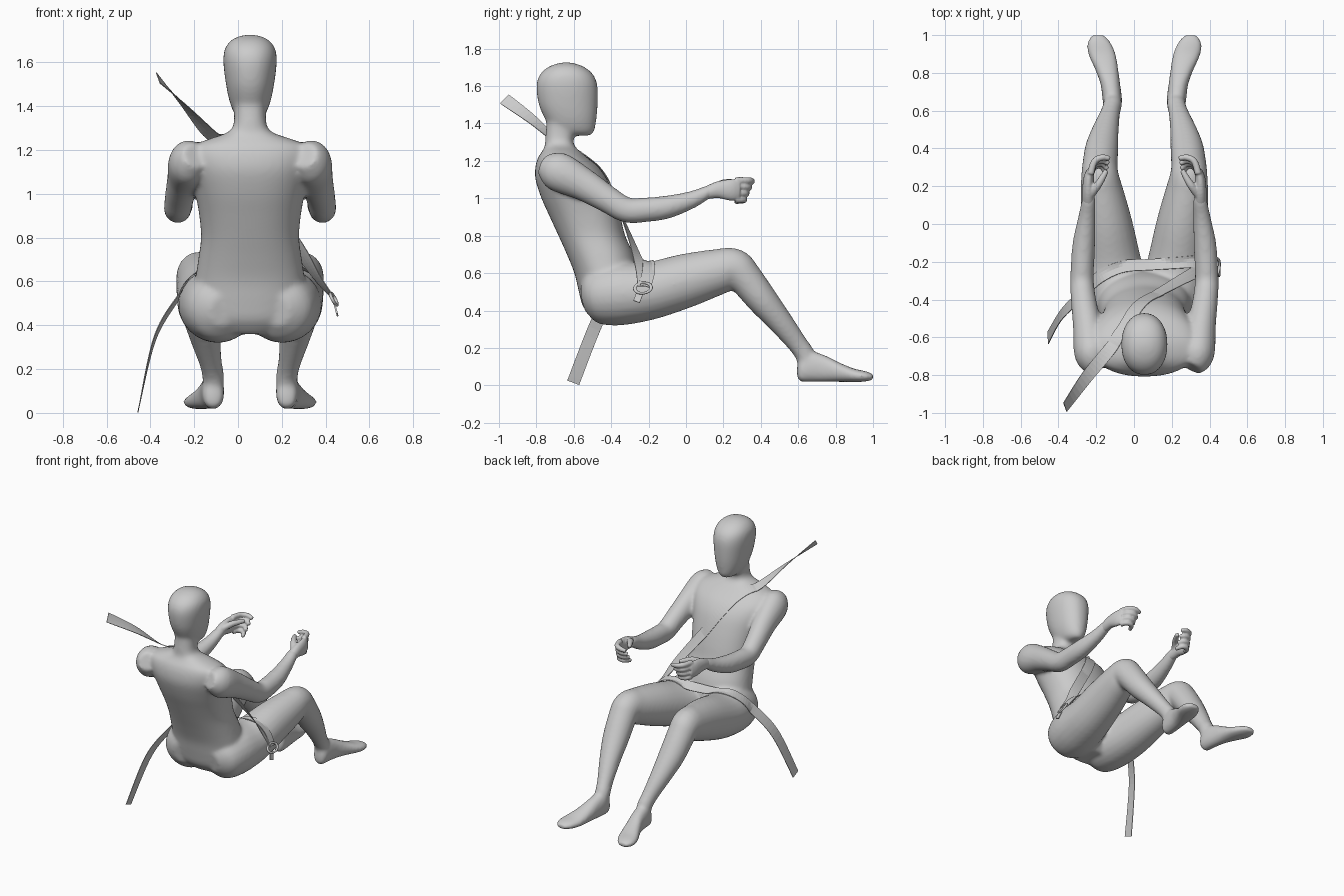
import bpy, bmesh, math
from mathutils import Vector, Matrix

CX = 0.055  # body mid-plane


def spline(rows, steps):
    """Catmull-Rom through rows of numbers."""
    out = []
    for i in range(len(rows) - 1):
        p0, p1 = rows[max(i - 1, 0)], rows[i]
        p2, p3 = rows[i + 1], rows[min(i + 2, len(rows) - 1)]
        for k in range(steps):
            t = k / steps
            out.append([0.5 * (2 * b + (c - a) * t + (2 * a - 5 * b + 4 * c - d) * t * t
                               + (3 * b - a - 3 * c + d) * t ** 3)
                        for a, b, c, d in zip(p0, p1, p2, p3)])
    out.append(list(rows[-1]))
    return out


def loft(bm, rows, side=1, ref=(1, 0, 0), axis=None, n=24, power=2.0):
    """Closed skin over elliptical rings (offset x, y, z, half width, half depth)."""
    rows = spline(rows, 4)
    pts = [Vector((CX + side * r[0], r[1], r[2])) for r in rows]
    rings = []
    for i, r in enumerate(rows):
        t = Vector(axis) if axis else (pts[min(i + 1, len(pts) - 1)] - pts[max(i - 1, 0)]).normalized()
        u = Vector(ref)
        u = (u - t * u.dot(t)).normalized()
        v = t.cross(u)
        ring = []
        for k in range(n):
            c, s = math.cos(math.tau * k / n), math.sin(math.tau * k / n)
            e = 2 / power
            c, s = math.copysign(abs(c) ** e, c), math.copysign(abs(s) ** e, s)
            ring.append(bm.verts.new(pts[i] + u * c * max(r[3], .004) + v * s * max(r[4], .004)))
        rings.append(ring)
    for a, b in zip(rings, rings[1:]):
        for k in range(n):
            bm.faces.new((a[k], a[(k + 1) % n], b[(k + 1) % n], b[k]))
    bm.faces.new(rings[0][::-1])
    bm.faces.new(rings[-1])


def finish(bm, name):
    bmesh.ops.recalc_face_normals(bm, faces=bm.faces)
    me = bpy.data.meshes.new(name)
    bm.to_mesh(me)
    bm.free()
    ob = bpy.data.objects.new(name, me)
    bpy.context.collection.objects.link(ob)
    return ob


def fuse(ob, voxel, iterations):
    m = ob.modifiers.new("fuse", 'REMESH')
    m.mode = 'VOXEL'
    m.voxel_size = voxel
    m.use_smooth_shade = True
    s = ob.modifiers.new("soften", 'SMOOTH')
    s.factor = 0.5
    s.iterations = iterations


def slices(table):
    """Horizontal slices (z, back y, front y, half width) to loft rows."""
    return [(0, (b + f) / 2, z, w, (f - b) / 2) for z, b, f, w in table]


# torso and neck
bm = bmesh.new()
loft(bm, slices([
    (.36, -.50, -.32, .14), (.42, -.55, -.27, .22), (.50, -.573, -.25, .25),
    (.60, -.597, -.255, .25), (.70, -.637, -.28, .237), (.80, -.682, -.325, .224),
    (.90, -.728, -.35, .232), (1.0, -.773, -.38, .25), (1.10, -.805, -.42, .275),
    (1.17, -.805, -.47, .285), (1.22, -.79, -.53, .26), (1.25, -.77, -.565, .19),
    (1.28, -.755, -.595, .105), (1.32, -.752, -.60, .075), (1.42, -.745, -.56, .075)]),
    axis=(0, 0, 1), n=40, power=2.25)

# head
loft(bm, slices([
    (1.335, -.64, -.51, .035), (1.36, -.72, -.49, .068), (1.42, -.752, -.479, .093),
    (1.50, -.787, -.472, .110), (1.60, -.80, -.473, .122), (1.66, -.782, -.495, .116),
    (1.70, -.74, -.54, .088), (1.72, -.69, -.59, .05), (1.727, -.65, -.63, .015)]),
    axis=(0, 0, 1), n=36, power=2.15)

for s in (1, -1):
    # legs
    loft(bm, [(.125, -.55, .465, .06, .07), (.135, -.49, .475, .145, .145),
              (.15, -.36, .49, .172, .17), (.175, -.2, .503, .158, .154),
              (.2, 0, .56, .137, .144), (.225, .17, .607, .114, .123),
              (.235, .255, .625, .1, .108), (.235, .31, .58, .094, .094),
              (.225, .405, .46, .088, .083), (.205, .50, .345, .07, .068),
              (.18, .59, .23, .052, .055), (.168, .635, .165, .05, .053),
              (.168, .65, .10, .045, .05)], s)
    # feet
    loft(bm, [(.168, .593, .075, .02, .03), (.168, .61, .08, .044, .06),
              (.17, .66, .10, .052, .082), (.18, .74, .09, .052, .072),
              (.2, .82, .07, .062, .052), (.225, .90, .053, .074, .036),
              (.24, .96, .048, .064, .028), (.245, 1.0, .045, .034, .016)],
         s, axis=(0, 1, 0), power=2.3)
    # arms
    loft(bm, [(.25, -.76, 1.175, .06, .06), (.28, -.69, 1.145, .09, .105),
              (.30, -.55, 1.075, .078, .088), (.32, -.42, .995, .068, .073),
              (.33, -.32, .938, .064, .068), (.328, -.22, .938, .062, .066),
              (.32, -.1, .953, .06, .062), (.305, .03, .992, .047, .047),
              (.295, .12, 1.035, .038, .035), (.293, .16, 1.045, .03, .03)], s)
body = finish(bm, "seated_body")
fuse(body, .01, 16)

# hands: palm, four curled fingers and thumb
bm = bmesh.new()
for s in (1, -1):
    loft(bm, [(.295, .10, 1.025, .034, .032), (.297, .17, 1.045, .032, .045),
              (.295, .24, 1.045, .028, .058), (.285, .285, 1.045, .02, .054)], s)
    for i in range(4):
        z, c = 1.095 - .034 * i, .022 * i
        loft(bm, [(.285, .265, z, .019, .019), (.265, .33 - c * .4, z, .018, .018),
                  (.225, .352 - c * .7, z - .004, .017, .017),
                  (.182 + c * .3, .347 - c * 1.3, z - .012, .013, .013)],
             s, ref=(0, 0, 1), n=12)
    loft(bm, [(.28, .16, 1.06, .022, .022), (.25, .2, 1.08, .021, .021),
              (.222, .245, 1.085, .018, .018), (.2, .285, 1.085, .013, .013)],
         s, ref=(0, 0, 1), n=12)
fuse(finish(bm, "hands"), .006, 4)


def strap(name, rows, half=.034):
    """Flat ribbon through (x, y, z, normal x, y, z), kept outside the body."""
    rows = spline(rows, 8)
    pts = [Vector(r[:3]) for r in rows]
    bm = bmesh.new()
    lines = []
    for i, r in enumerate(rows):
        t = pts[min(i + 1, len(pts) - 1)] - pts[max(i - 1, 0)]
        w = t.cross(Vector(r[3:])).normalized() * half
        lines.append([bm.verts.new(pts[i] + w * k) for k in (-1, -.5, 0, .5, 1)])
    for a, b in zip(lines, lines[1:]):
        for k in range(4):
            bm.faces.new((a[k], a[k + 1], b[k + 1], b[k]))
    ob = finish(bm, name)
    m = ob.modifiers.new("rest_on_body", 'SHRINKWRAP')
    m.target = body
    m.wrap_method = 'NEAREST_SURFACEPOINT'
    m.wrap_mode = 'OUTSIDE'
    m.offset = .005
    th = ob.modifiers.new("thickness", 'SOLIDIFY')
    th.thickness = .004
    th.offset = 0


# seat belt
strap("shoulder_belt", [
    (-.365, -.97, 1.53, .73, -.2, .45), (-.25, -.81, 1.41, .4, 0, .8),
    (-.13, -.665, 1.275, -.1, .3, 1), (-.055, -.56, 1.225, 0, .6, .8),
    (.02, -.46, 1.12, 0, .8, .5), (.1, -.385, 1.0, 0, .9, .4),
    (.2, -.325, .86, .2, .9, .4), (.29, -.275, .73, .5, .8, .4),
    (.36, -.24, .62, .8, .5, .4), (.43, -.225, .53, .85, .2, .5)])
strap("lap_belt", [
    (.43, -.22, .53, .85, .2, .5), (.37, -.2, .61, .7, .2, .7),
    (.28, -.2, .66, .2, .3, 1), (.1, -.215, .65, 0, .5, .8),
    (-.06, -.225, .655, 0, .4, 1), (-.18, -.28, .645, -.4, .3, 1),
    (-.27, -.37, .53, -1, .2, .5), (-.38, -.475, .34, -1, .2, .35),
    (-.455, -.603, .014, -1, 0, .2)])

# buckle: oval loop with a tongue plate
bpy.ops.mesh.primitive_torus_add(major_segments=32, minor_segments=10,
                                 major_radius=.042, minor_radius=.009,
                                 location=(.437, -.23, .52), rotation=(math.radians(8), math.radians(62), 0))
loop = bpy.context.object
loop.name = "buckle_loop"
loop.scale = (.75, 1.05, .8)
bpy.ops.object.shade_smooth()
bpy.ops.mesh.primitive_cube_add(size=1, location=(.447, -.255, .472),
                                rotation=(math.radians(-20), math.radians(-15), 0))
tongue = bpy.context.object
tongue.name = "buckle_tongue"
tongue.scale = (.008, .036, .055)
b = tongue.modifiers.new("soft_edges", 'BEVEL')
b.width = .003
b.segments = 2
